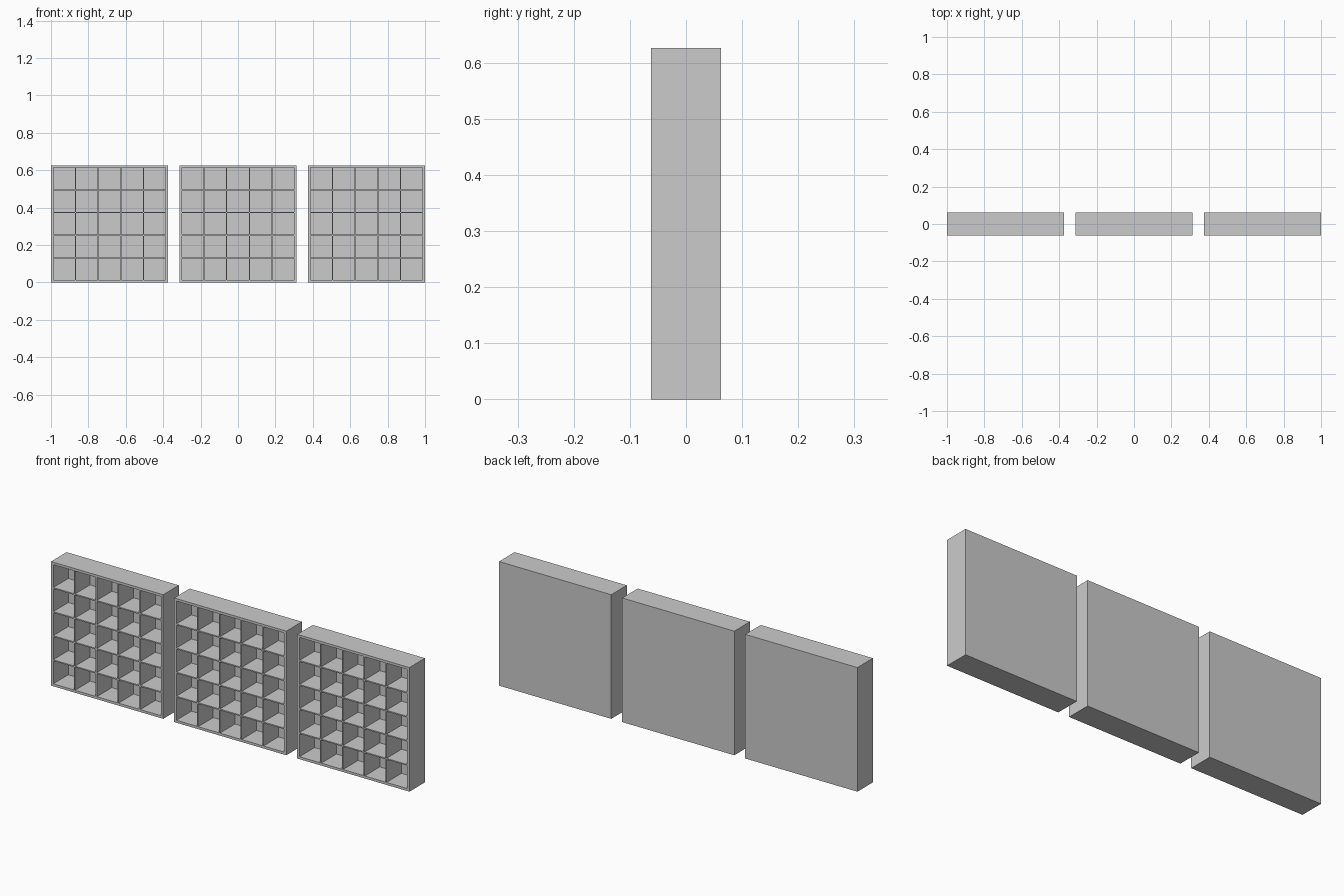
import bpy, bmesh

if "Cube" in bpy.data.objects:
    bpy.data.objects.remove(bpy.data.objects["Cube"])

SIZE, DEPTH, GAP = 0.626, 0.124, 0.061   # cabinet width/height, depth, spacing
N = 5                                    # cells per side
RIM, DIV, BACK = 0.0125, 0.006, 0.004    # board thicknesses
CELL = (SIZE - 2 * RIM - (N - 1) * DIV) / N
H, YF, YB = SIZE / 2, -DEPTH / 2, DEPTH / 2


def boxes_mesh(name, boxes):
    """One mesh from boxes given as (x0, x1, y0, y1, z0, z1)."""
    bm = bmesh.new()
    for x0, x1, y0, y1, z0, z1 in boxes:
        for v in bmesh.ops.create_cube(bm, size=1)["verts"]:
            v.co = (x1 if v.co.x > 0 else x0,
                    y1 if v.co.y > 0 else y0,
                    z1 if v.co.z > 0 else z0)
    me = bpy.data.meshes.new(name)
    bm.to_mesh(me)
    bm.free()
    return me


def start(i):
    """Offset of cell i from the cabinet edge."""
    return RIM + i * (CELL + DIV)


inner = H - RIM
yi = YB - BACK

# Outer frame: sides, then top and bottom between them
frame = [(-H, -inner, YF, YB, 0, SIZE), (inner, H, YF, YB, 0, SIZE),
         (-inner, inner, YF, YB, 0, RIM), (-inner, inner, YF, YB, SIZE - RIM, SIZE)]
# Back panel set inside the frame
back = [(-inner, inner, yi, YB, RIM, SIZE - RIM)]
# Full-width shelves
shelves = [(-inner, inner, YF, yi, start(i) - DIV, start(i)) for i in range(1, N)]
# Short uprights between the shelves
uprights = [(start(i) - DIV - H, start(i) - H, YF, yi, start(j), start(j) + CELL)
            for i in range(1, N) for j in range(N)]

parts = {"frame": frame, "back_panel": back, "shelves": shelves, "uprights": uprights}
meshes = {name: boxes_mesh(name, b) for name, b in parts.items()}

# Three identical bookcases in a row
for label, k in (("left", -1), ("middle", 0), ("right", 1)):
    for name, me in meshes.items():
        ob = bpy.data.objects.new(f"{label}_bookcase_{name}", me)
        ob.location.x = k * (SIZE + GAP)
        bpy.context.collection.objects.link(ob)
